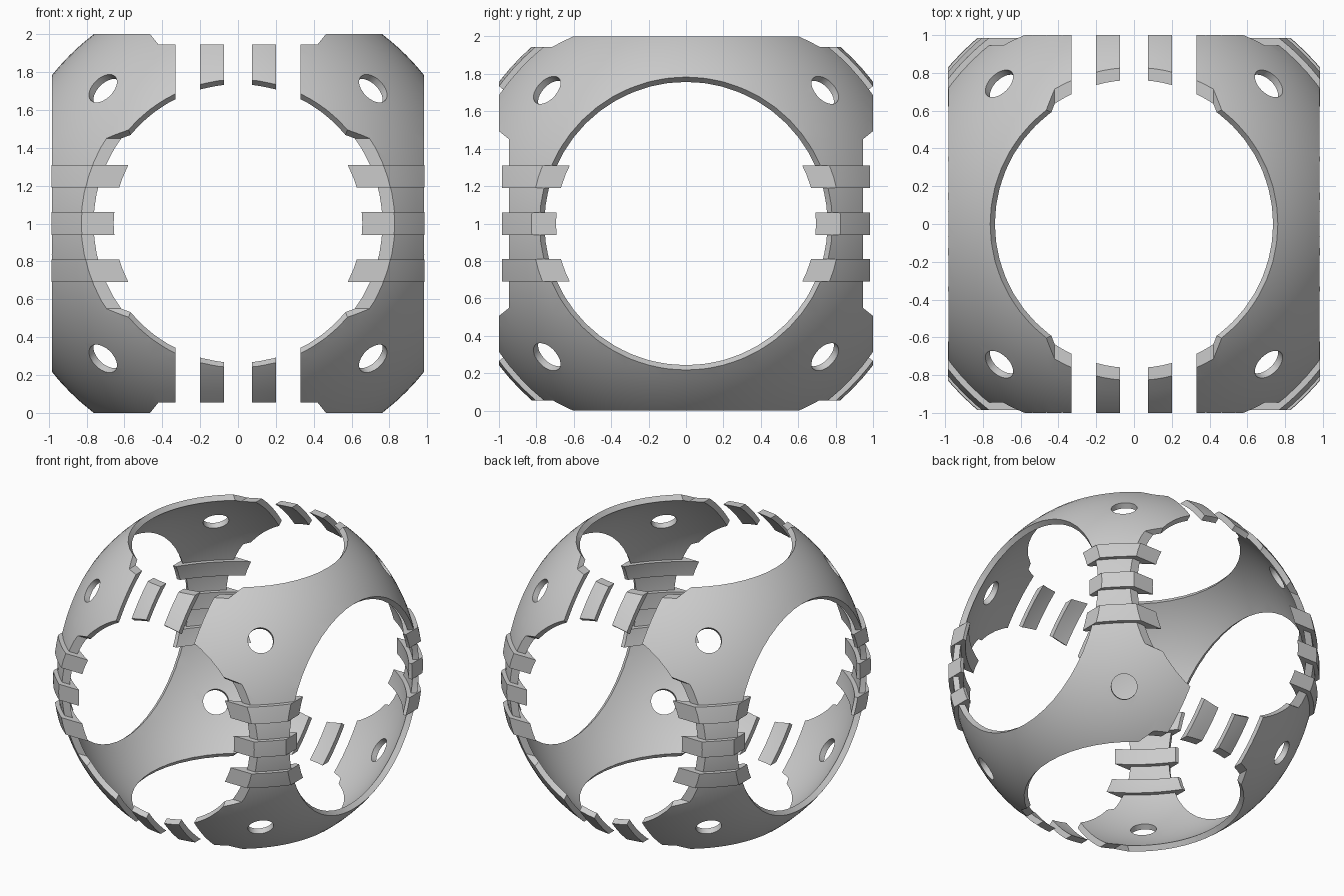
import bpy, bmesh, math
from mathutils import Vector, Matrix
from itertools import product

if "Cube" in bpy.data.objects:
    bpy.data.objects.remove(bpy.data.objects["Cube"])

R_OUT, R_IN = 1.257, 1.215      # main shell
RIDGE_OUT, RIDGE_IN = 1.287, 1.184


def to_object(name, bm):
    me = bpy.data.meshes.new(name)
    bm.to_mesh(me)
    bm.free()
    ob = bpy.data.objects.new(name, me)
    bpy.context.collection.objects.link(ob)
    return ob


def ball(name, r):
    bm = bmesh.new()
    bmesh.ops.create_uvsphere(bm, u_segments=96, v_segments=48, radius=r)
    return to_object(name, bm)


def boolean(ob, cutter, op='DIFFERENCE'):
    # apply a boolean and discard the cutter
    m = ob.modifiers.new("cut", 'BOOLEAN')
    m.operation, m.object, m.solver = op, cutter, 'EXACT'
    dg = bpy.context.evaluated_depsgraph_get()
    dg.update()
    me = bpy.data.meshes.new_from_object(ob.evaluated_get(dg))
    ob.modifiers.clear()
    ob.data = me
    bpy.data.objects.remove(cutter)


def add_frustum(bm, axis, r1, r2, d1, d2, n):
    rot = Vector(axis).to_track_quat('Z', 'Y').to_matrix().to_4x4()
    bmesh.ops.create_cone(bm, cap_ends=True, segments=n, radius1=r1, radius2=r2, depth=d2 - d1,
                          matrix=rot @ Matrix.Translation((0, 0, (d1 + d2) / 2)))


def add_box(bm, lo, hi):
    lo, hi = Vector(lo), Vector(hi)
    return bmesh.ops.create_cube(bm, size=1, matrix=Matrix.Translation((lo + hi) / 2)
                                 @ Matrix.Diagonal((*(hi - lo), 1)))['verts']


def finish(ob):
    ob.location.z = 1
    bpy.ops.object.select_all(action='DESELECT')
    ob.select_set(True)
    bpy.context.view_layer.objects.active = ob
    bpy.ops.object.shade_smooth_by_angle(angle=math.radians(30))


# Hollow spherical frame
frame = ball("sphere_frame", R_OUT)
boolean(frame, ball("inner_cutter", R_IN))

# Six large openings with radial rims, plus eight small corner holes
bm = bmesh.new()
for i, rim in enumerate((0.983, 1.0, 1.0)):
    slope = math.sqrt(R_OUT ** 2 - rim ** 2) / rim
    for s in (-1, 1):
        axis = [0, 0, 0]
        axis[i] = s
        add_frustum(bm, axis, 0.86 * slope, 1.5 * slope, 0.86, 1.5, 48)
for sx, sy, sz in product((-1, 1), repeat=3):
    add_frustum(bm, (0.71 * sx, 0.74 * sy, 0.71 * sz), 0.09, 0.09, 1.1, 1.4, 32)
boolean(frame, to_object("opening_cutter", bm))

# Flat notches, flaring outwards, along the front/back and top/bottom rims
for axis, across, half in ((1, 2, 0.45), (2, 0, 0.42)):
    bm = bmesh.new()
    along = 3 - axis - across
    for s in (-1, 1):
        lo, hi = [0, 0, 0], [0, 0, 0]
        lo[along], hi[along] = -1.4, 1.4
        lo[across], hi[across] = -half, half
        lo[axis], hi[axis] = sorted((s * 0.945, s * 1.295))
        for v in add_box(bm, lo, hi):
            if abs(v.co[axis]) > 1.1:
                v.co[across] *= (half + 0.28) / half
    boolean(frame, to_object("notch_cutter", bm))

# Gaps that split the cross bars into loose slats
bm = bmesh.new()
for a, b in ((-0.33, -0.20), (-0.075, 0.075), (0.20, 0.33)):
    add_box(bm, (a, -2, -2), (b, 2, 2))
boolean(frame, to_object("gap_cutter", bm))
finish(frame)

# Three raised ridges on each upright bar
ridges = ball("upright_ridges", RIDGE_OUT)
boolean(ridges, ball("ridge_inner_cutter", RIDGE_IN))
bm = bmesh.new()
for a, b in ((-0.31, -0.19), (-0.06, 0.06), (0.19, 0.31)):
    add_box(bm, (-0.985, -0.985, a), (0.985, 0.985, b))
boolean(ridges, to_object("ridge_slab", bm), 'INTERSECT')
# trim the ridge ends that face the side openings
bm = bmesh.new()
add_frustum(bm, (1, 0, 0), 0.695, 0.695, -1.5, 1.5, 64)
add_end = to_object("ridge_end_cutter", bm)
boolean(ridges, add_end)
finish(ridges)
